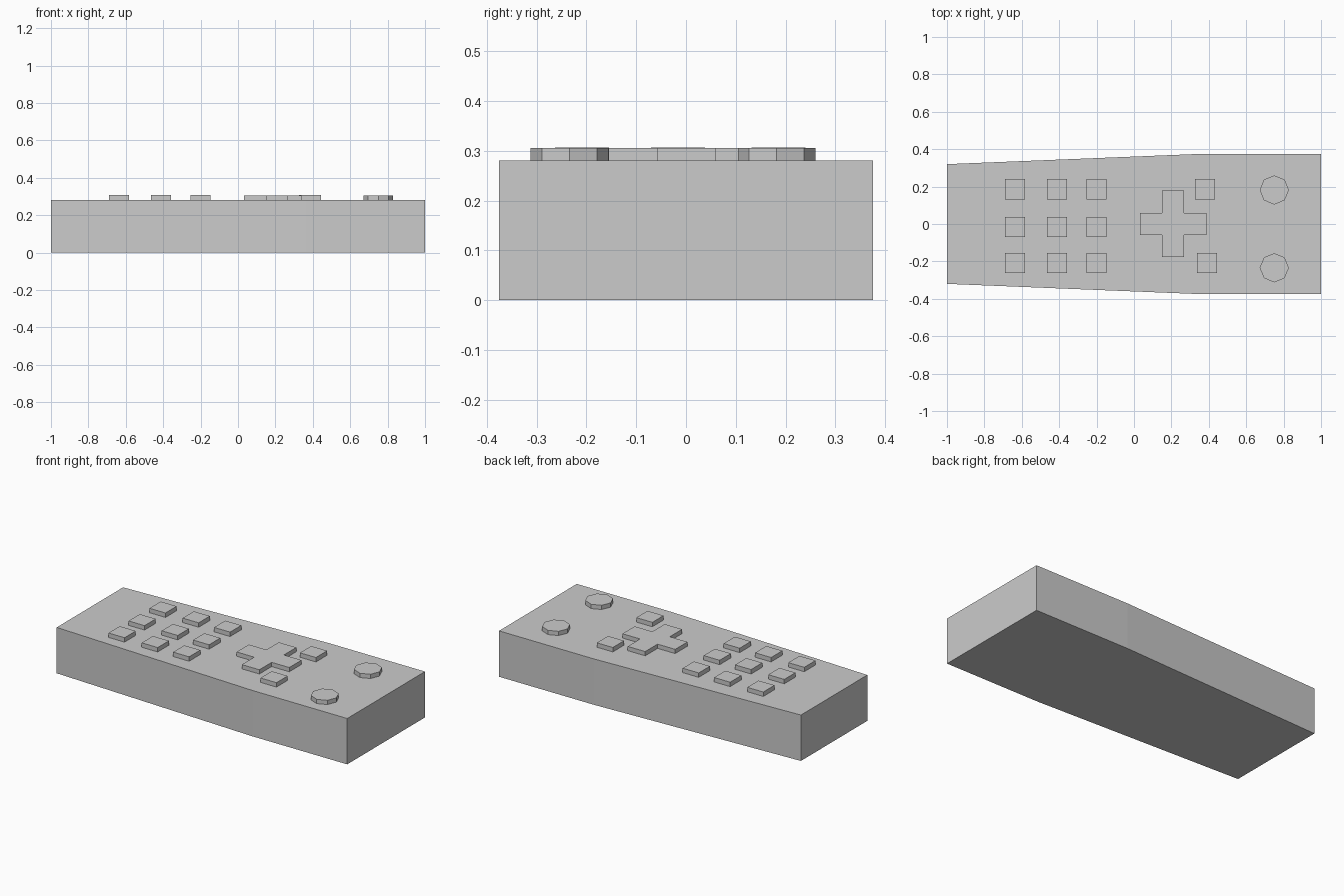
import bpy, bmesh, math

if "Cube" in bpy.data.objects:
    bpy.data.objects.remove(bpy.data.objects["Cube"])


def prism(name, outline, z0, z1):
    """Extrude a flat outline (counter-clockwise) between two heights."""
    bm = bmesh.new()
    low = [bm.verts.new((x, y, z0)) for x, y in outline]
    high = [bm.verts.new((x, y, z1)) for x, y in outline]
    bm.faces.new(low[::-1])
    bm.faces.new(high)
    n = len(outline)
    for i in range(n):
        j = (i + 1) % n
        bm.faces.new((low[i], low[j], high[j], high[i]))
    mesh = bpy.data.meshes.new(name)
    bm.to_mesh(mesh)
    bm.free()
    obj = bpy.data.objects.new(name, mesh)
    bpy.context.collection.objects.link(obj)
    return obj


BODY_TOP = 0.28
BUTTON_TOP = 0.307

# Tapered body: one side, mirrored across y
side = [(-1, -0.32), (0.36, -0.375), (1, -0.375)]
prism("remote_body", side + [(x, -y) for x, y in reversed(side)], 0, BODY_TOP)


# Square buttons: keypad grid plus two beside the cross
def square_button(name, x, y, h=0.054):
    prism(name, [(x - h, y - h), (x + h, y - h), (x + h, y + h), (x - h, y + h)],
          BODY_TOP, BUTTON_TOP)


rows = (0.186, -0.016, -0.209)
for c, x in enumerate((-0.636, -0.412, -0.2)):
    for r, y in enumerate(rows):
        square_button(f"keypad_button_{c}_{r}", x, y)
square_button("upper_side_button", 0.38, rows[0])
square_button("lower_side_button", 0.39, rows[2])

# Cross-shaped direction pad
cx, cy, a, b = 0.209, 0.001, 0.178, 0.059
arm = [(a, -b), (a, b), (b, b)]
cross = []
for k in range(4):
    c, s = round(math.cos(k * math.pi / 2)), round(math.sin(k * math.pi / 2))
    cross += [(cx + x * c - y * s, cy + x * s + y * c) for x, y in arm]
prism("direction_pad", cross, BODY_TOP, 0.306)

# Octagonal buttons
for name, y in (("upper_round_button", 0.182), ("lower_round_button", -0.234)):
    ring = [(0.75 + 0.078 * math.cos(i * math.pi / 4),
             y + 0.078 * math.sin(i * math.pi / 4)) for i in range(8)]
    prism(name, ring, BODY_TOP, 0.306)
